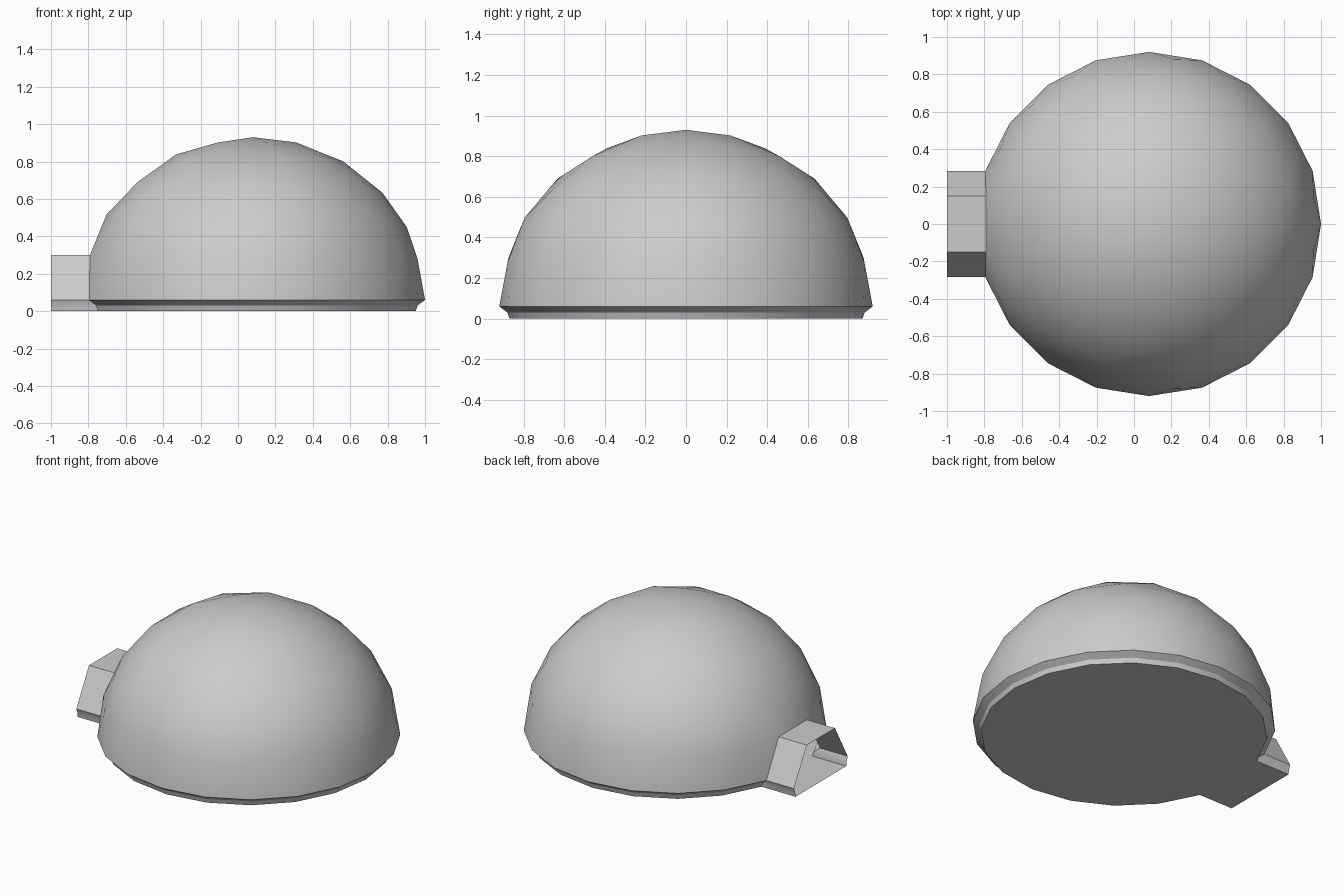
import bpy, bmesh, math
from mathutils import Vector

if "Cube" in bpy.data.objects:
    bpy.data.objects.remove(bpy.data.objects["Cube"])

CX, R, H, BASE = 0.08, 0.92, 0.87, 0.06
END_X = -1.0

bm = bmesh.new()

# Dome: upper half of an icosphere, with a doorway left where one rim vertex is removed
bmesh.ops.create_icosphere(bm, subdivisions=3, radius=1.0)
door = min(bm.verts, key=lambda v: (v.co - Vector((-1, 0, 0))).length)
gone = {v for v in bm.verts if v.co.z < -0.02} | {door}
bmesh.ops.delete(bm, geom=list(gone), context='VERTS')
for v in bm.verts:
    v.co = Vector((CX + v.co.x * R, v.co.y * R, BASE + v.co.z * H))


def low_edges(z):
    return [e for e in bm.edges if e.is_boundary
            and all(abs(v.co.z - z) < 0.015 for v in e.verts)]


def extrude(edges):
    out = bmesh.ops.extrude_edge_only(bm, edges=edges)['geom']
    return [g for g in out if isinstance(g, bmesh.types.BMVert)]


# Entrance tunnel: doorway outline pulled straight out, open at the end
rim = set(low_edges(BASE))
doorway = [e for e in bm.edges if e.is_boundary and e not in rim]
for v in extrude(doorway):
    v.co.x = END_X

# Footing: a tucked-in lip and a short wall around the dome and tunnel
for z_from, z_to, scale in ((BASE, 0.03, 0.88 / 0.92), (0.03, 0.0, 0.87 / 0.88)):
    foot = extrude(low_edges(z_from))
    for v in foot:
        if v.co.x > END_X + 0.01:
            v.co.x = CX + (v.co.x - CX) * scale
        v.co.y *= scale
        v.co.z = z_to

# Floor
foot.sort(key=lambda v: math.atan2(v.co.y, v.co.x - CX))
floor = bm.faces.new(foot)
bmesh.ops.recalc_face_normals(bm, faces=bm.faces[:])
floor.normal_update()
if floor.normal.z > 0:
    bmesh.ops.reverse_faces(bm, faces=bm.faces[:])

mesh = bpy.data.meshes.new("dome_hut")
bm.to_mesh(mesh)
bm.free()
hut = bpy.data.objects.new("dome_hut", mesh)
bpy.context.collection.objects.link(hut)
bpy.context.view_layer.objects.active = hut
hut.select_set(True)
bpy.ops.object.shade_smooth_by_angle(angle=math.radians(30))
